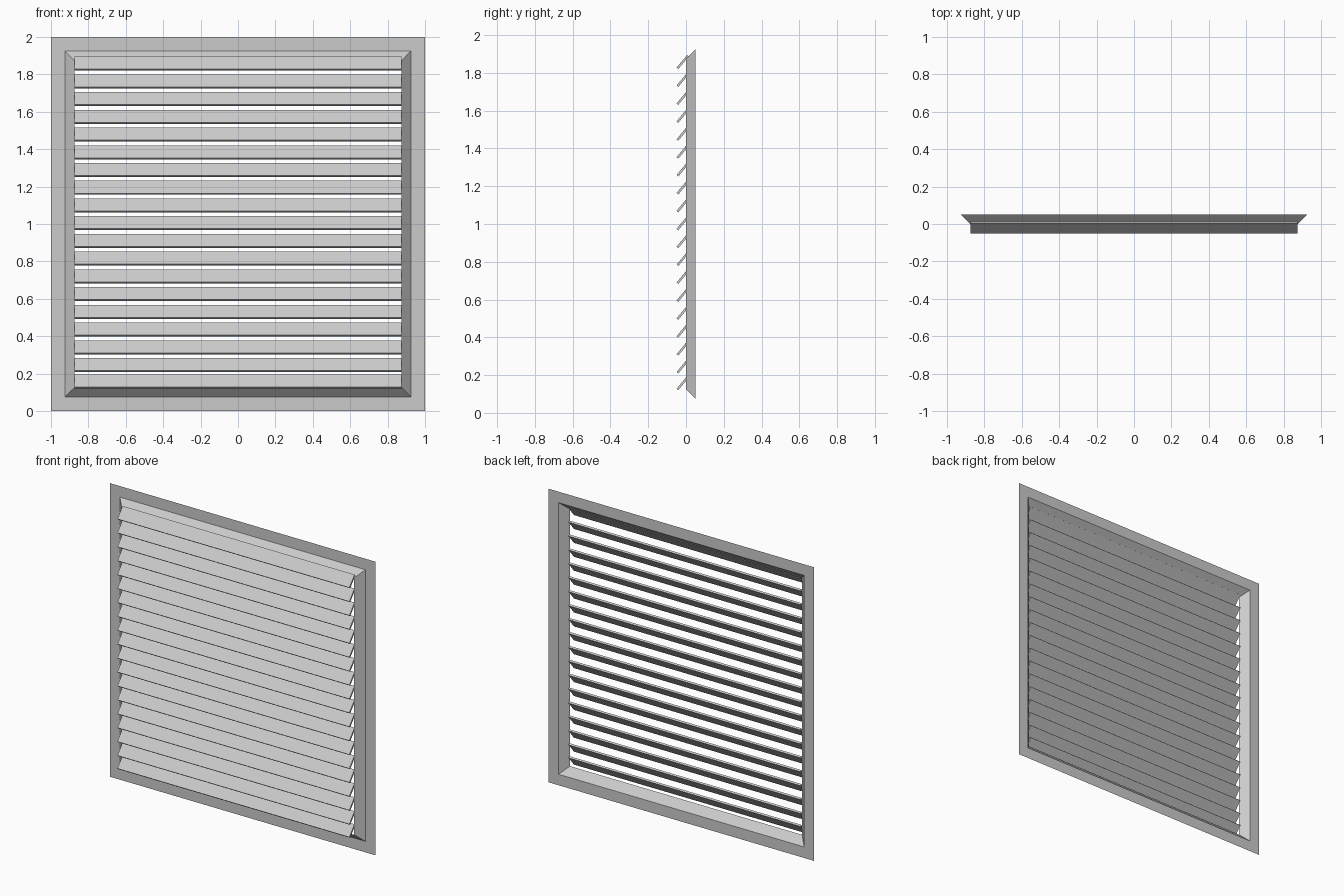
import bpy, bmesh

if "Cube" in bpy.data.objects:
    bpy.data.objects.remove(bpy.data.objects["Cube"])


def make_object(name, build):
    mesh = bpy.data.meshes.new(name)
    bm = bmesh.new()
    build(bm)
    bm.to_mesh(mesh)
    bm.free()
    obj = bpy.data.objects.new(name, mesh)
    bpy.context.collection.objects.link(obj)
    return obj


# Frame: thin sheet, flat outer flange then a bevelled return stepping forward
def build_frame(bm):
    rings = []
    for half, y in ((1.0, 0.05), (0.925, 0.05), (0.875, 0.0)):
        rings.append([bm.verts.new((sx * half, y, 1 + sz * half))
                      for sx, sz in ((-1, -1), (1, -1), (1, 1), (-1, 1))])
    for outer, inner in zip(rings, rings[1:]):
        for i in range(4):
            j = (i + 1) % 4
            bm.faces.new((outer[i], outer[j], inner[j], inner[i]))


# Slat: tilted rectangular profile (y, z) run across the opening
PROFILE = [(-0.05, 0.008), (-0.041, 0.0), (0.015, 0.067), (0.006, 0.075)]
HALF_WIDTH = 0.874


def build_slat(bm):
    left = [bm.verts.new((-HALF_WIDTH, y, z)) for y, z in PROFILE]
    right = [bm.verts.new((HALF_WIDTH, y, z)) for y, z in PROFILE]
    bm.faces.new(left)
    bm.faces.new(right[::-1])
    for i in range(4):
        j = (i + 1) % 4
        bm.faces.new((left[i], right[i], right[j], left[j]))
    bmesh.ops.recalc_face_normals(bm, faces=bm.faces)


make_object("frame", build_frame)

# Eighteen evenly spaced slats, with the lowest one set slightly closer
heights = [1.820 - 0.0948 * i for i in range(18)] + [0.120]
for i, z in enumerate(heights):
    slat = make_object(f"slat_{i + 1:02d}", build_slat)
    slat.location.z = z
